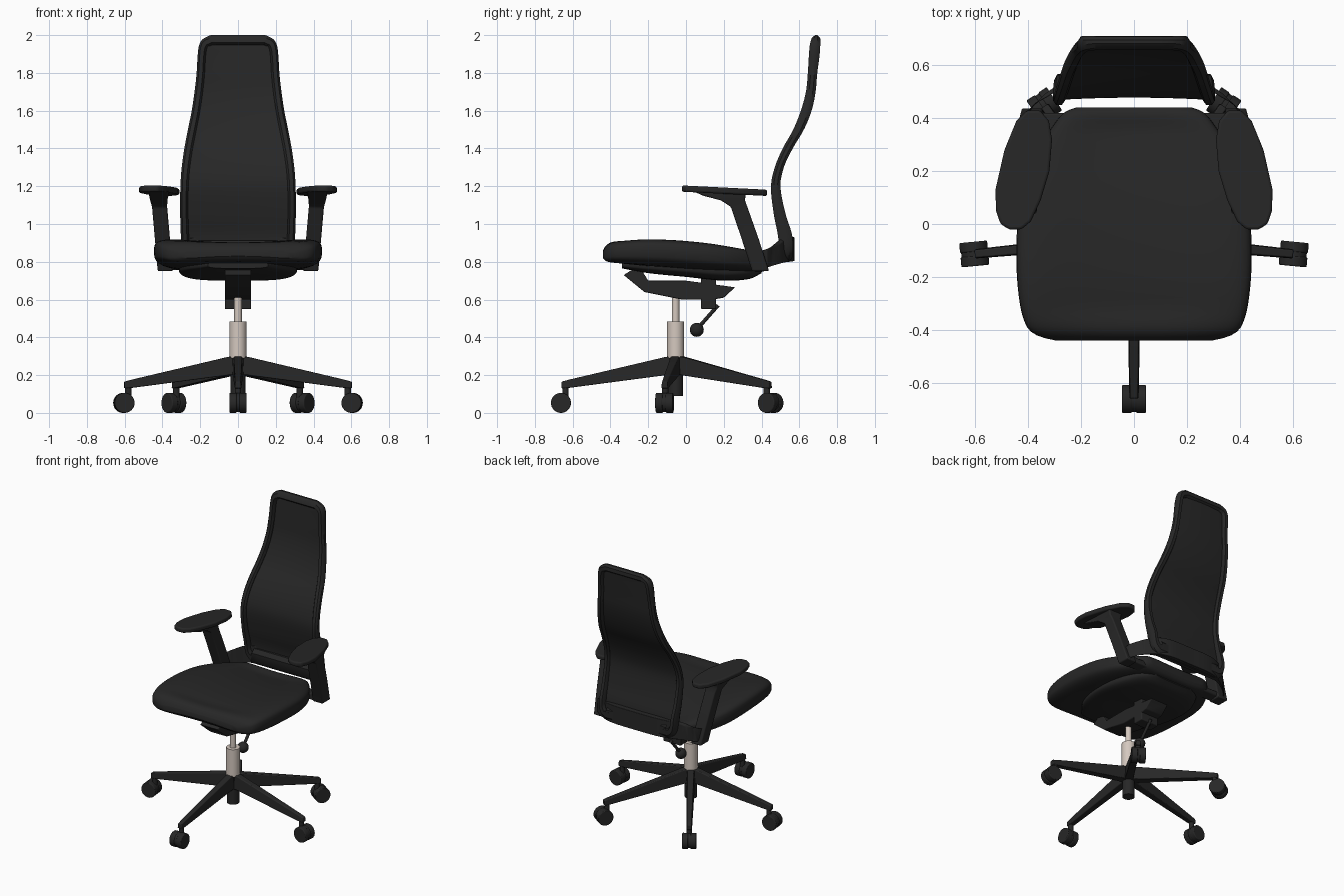
import bpy, bmesh, math
from mathutils import Vector, Matrix

if "Cube" in bpy.data.objects:
    bpy.data.objects.remove(bpy.data.objects["Cube"])


def material(name, color, rough):
    m = bpy.data.materials.new(name)
    m.use_nodes = True
    m.diffuse_color = (*color, 1)
    bsdf = m.node_tree.nodes["Principled BSDF"]
    bsdf.inputs["Base Color"].default_value = (*color, 1)
    bsdf.inputs["Roughness"].default_value = rough
    return m


BLACK = material("charcoal black", (0.02, 0.02, 0.02), 0.6)
BEIGE = material("warm metal", (0.66, 0.58, 0.52), 0.4)
parts = []


def finish(name, bm, mat, bevel=0):
    bmesh.ops.recalc_face_normals(bm, faces=bm.faces)
    me = bpy.data.meshes.new(name)
    bm.to_mesh(me)
    bm.free()
    me.materials.append(mat)
    ob = bpy.data.objects.new(name, me)
    bpy.context.collection.objects.link(ob)
    if bevel:
        mod = ob.modifiers.new("soft edges", "BEVEL")
        mod.width, mod.segments = bevel, 3
        mod.limit_method = "ANGLE"
    parts.append(ob)
    return ob


def loft(name, rings, mat=BLACK, bevel=0, loop=False):
    """Skin a row of equal-length rings, closed in a loop or capped."""
    bm = bmesh.new()
    rows = [[bm.verts.new(p) for p in r] for r in rings]
    n = len(rows[0])
    for i in range(len(rows) - (0 if loop else 1)):
        a, b = rows[i], rows[(i + 1) % len(rows)]
        for j in range(n):
            k = (j + 1) % n
            bm.faces.new((a[j], a[k], b[k], b[j]))
    if not loop:
        bm.faces.new(rows[0])
        bm.faces.new(rows[-1])
    return finish(name, bm, mat, bevel)


def cylinder(name, start, end, radius, mat=BLACK, bevel=0, sides=32):
    a, b = Vector(start), Vector(end)
    turn = (b - a).to_track_quat("Z", "Y").to_matrix().to_4x4()
    bm = bmesh.new()
    bmesh.ops.create_cone(bm, cap_ends=True, segments=sides, radius1=radius, radius2=radius,
                          depth=(b - a).length, matrix=Matrix.Translation((a + b) / 2) @ turn)
    return finish(name, bm, mat, bevel)


def curve_value(keys, t, col=1):
    """Smooth interpolation through rows of keys sorted by their first column."""
    i = max(0, min(len(keys) - 2, sum(k[0] <= t for k in keys) - 1))
    k = [keys[max(0, min(len(keys) - 1, i + d))] for d in (-1, 0, 1, 2)]
    h = k[2][0] - k[1][0]
    u = max(0, min(1, (t - k[1][0]) / h))
    m1 = (k[2][col] - k[0][col]) / (k[2][0] - k[0][0]) * h
    m2 = (k[3][col] - k[1][col]) / (k[3][0] - k[1][0]) * h
    return ((2 * u**3 - 3 * u**2 + 1) * k[1][col] + (u**3 - 2 * u**2 + u) * m1
            + (3 * u**2 - 2 * u**3) * k[2][col] + (u**3 - u**2) * m2)


def steps(a, b, n):
    return [a + (b - a) * i / n for i in range(n + 1)]


def rect(x0, x1, y0, y1, z):
    return [(x0, y0, z), (x1, y0, z), (x1, y1, z), (x0, y1, z)]


# Five-legged base with twin-wheel casters
hub = Vector((0, -0.055, 0))
cylinder("base_hub", hub + Vector((0, 0, 0.09)), hub + Vector((0, 0, 0.3)), 0.04)
for i, angle in enumerate((-90, -5.5, 56, 124, 185.5)):
    a = math.radians(angle)
    out, side = Vector((math.cos(a), math.sin(a), 0)), Vector((-math.sin(a), math.cos(a), 0))

    def at(r, s, z):
        return hub + out * r + side * s + Vector((0, 0, z))

    rings = [[at(r, -w, lo), at(r, w, lo), at(r, w * 0.8, hi), at(r, -w * 0.8, hi)]
             for r, w, lo, hi in ((0, 0.03, 0.2, 0.3), (0.05, 0.028, 0.2, 0.297),
                                  (0.56, 0.019, 0.133, 0.177), (0.605, 0.018, 0.13, 0.165))]
    loft(f"base_leg_{i}", rings, bevel=0.005)
    cylinder(f"caster_stem_{i}", at(0.583, 0, 0.05), at(0.583, 0, 0.15), 0.017)
    cylinder(f"caster_hood_{i}", at(0.607, -0.014, 0.055), at(0.607, 0.014, 0.055), 0.049)
    for s in (-1, 1):
        cylinder(f"caster_wheel_{i}", at(0.607, s * 0.008, 0.053),
                 at(0.607, s * 0.046, 0.053), 0.053, bevel=0.005)

# Gas lift column
cylinder("lift_sleeve", hub + Vector((0, 0, 0.29)), hub + Vector((0, 0, 0.485)), 0.045, BEIGE)
cylinder("lift_rod", hub + Vector((0, 0, 0.48)), hub + Vector((0, 0, 0.62)), 0.02, BEIGE)

# Tilt mechanism under the seat
tray = ((-0.33, 0.73), (-0.25, 0.78), (-0.2, 0.7), (0, 0.7), (0.26, 0.665),
        (0.2, 0.61), (0.14, 0.6), (-0.02, 0.6), (-0.22, 0.64))
loft("mechanism_tray", [[(x, y, z) for y, z in tray] for x in (-0.07, 0.07)], bevel=0.006)
loft("mechanism_spring_box", [rect(-0.07, 0.07, 0.08, 0.16, z) for z in (0.55, 0.74)], bevel=0.006)
cylinder("lever_rod", (0, 0.06, 0.445), (0, 0.17, 0.57), 0.01, sides=12)
bm = bmesh.new()
bmesh.ops.create_uvsphere(bm, u_segments=24, v_segments=14, radius=0.037,
                          matrix=Matrix.Translation((0, 0.057, 0.44)))
finish("lever_knob", bm, BLACK)


# Seat cushion and shell: rounded sections swept from front to back,
# with a hollow top and a front lip that arches up in the middle
def seat_section(y, hw, top, bottom, dish, arch):
    ring = []
    for i in range(48):
        c, s = math.cos(i * math.tau / 48), math.sin(i * math.tau / 48)
        x = hw * math.copysign(abs(c) ** 0.6, c)
        v = math.copysign(abs(s) ** 0.55, s)
        mid = 1 - (x / hw) ** 2
        shift = -dish * mid * v if s > 0 else -arch * mid * v
        ring.append((x, y, (top + bottom) / 2 + (top - bottom) / 2 * v + shift))
    return ring


def sweep_seat(name, keys, dish, arch):
    first, last = keys[0][0], keys[-1][0]
    ys = [first + (last - first) * (1 - math.cos(u * math.pi)) / 2 for u in steps(0, 1, 32)]
    loft(name, [seat_section(y, *(curve_value(keys, y, c) for c in (1, 2, 3)),
                             dish * min(1, (y - first) * 8, (last - y) * 8 + 0.3),
                             arch * max(0, min(1, -y * 3))) for y in ys])


sweep_seat("seat_cushion", ((-0.44, 0.3, 0.86, 0.81), (-0.425, 0.36, 0.89, 0.79),
                            (-0.39, 0.405, 0.92, 0.78), (-0.28, 0.435, 0.943, 0.77),
                            (-0.1, 0.445, 0.945, 0.762), (0.1, 0.43, 0.928, 0.75),
                            (0.25, 0.385, 0.903, 0.745), (0.38, 0.3, 0.875, 0.745),
                            (0.425, 0.26, 0.86, 0.755), (0.44, 0.22, 0.84, 0.78)), 0.045, 0.02)
sweep_seat("seat_shell", ((-0.34, 0.16, 0.8, 0.765), (-0.2, 0.26, 0.82, 0.74),
                          (0, 0.31, 0.82, 0.72), (0.2, 0.3, 0.82, 0.7),
                          (0.34, 0.24, 0.82, 0.71), (0.4, 0.16, 0.8, 0.74)), 0, 0)

# Backrest outline: height, half width, front depth, rear depth
back = ((0.8, 0.25, 0.5, 0.565), (0.83, 0.285, 0.497, 0.567), (0.88, 0.3, 0.493, 0.567),
        (0.95, 0.303, 0.485, 0.56), (1.05, 0.306, 0.465, 0.528), (1.2, 0.305, 0.45, 0.5),
        (1.3, 0.298, 0.47, 0.518), (1.4, 0.284, 0.512, 0.565), (1.5, 0.265, 0.568, 0.624),
        (1.6, 0.245, 0.608, 0.665), (1.7, 0.23, 0.635, 0.686), (1.8, 0.219, 0.645, 0.695),
        (1.9, 0.213, 0.651, 0.708), (1.95, 0.205, 0.656, 0.711), (1.98, 0.186, 0.664, 0.711),
        (2.0, 0.145, 0.674, 0.706))


def half(z):
    return curve_value(back, z)


def depth(z):
    return curve_value(back, z, 2), curve_value(back, z, 3)


# Backrest frame: a rounded bar that follows the outline
heights = [0.8, 0.81] + steps(0.83, 1.94, 44) + [1.96, 1.975, 1.985, 1.994, 2.0]
right_side = [(half(z), z) for z in heights]
outline = (right_side + [(x, 2.0) for x in steps(0.1, -0.1, 6)]
           + [(-x, z) for x, z in reversed(right_side)] + [(x, 0.8) for x in steps(-0.2, 0.2, 8)])
rings = []
for i, (x, z) in enumerate(outline):
    px, pz = outline[i - 1]
    nx, nz = outline[(i + 1) % len(outline)]
    inward = Vector((pz - nz, 0, nx - px)).normalized()
    low = max(0, min(1, (0.93 - z) / 0.1))
    width = 0.042 + (0.07 * low + 0.01 * (1 - low)) * abs(inward.z)
    ring = []
    for u, v in ((0, 0.3), (0.25, 0), (0.75, 0), (1, 0.3), (1, 0.7), (0.75, 1), (0.25, 1), (0, 0.7)):
        p = Vector((x, 0, z)) + inward * width * u
        front, rear = depth(z + inward.z * width * u)
        ring.append((p.x, front + (rear - front) * v, p.z))
    rings.append(ring)
loft("back_frame", rings, loop=True)

# Backrest mesh panel, slightly hollow across its width
rings = []
for z in steps(0.88, 1.965, 44):
    front, rear = depth(z)
    w = half(z) - 0.03
    mid = front + (rear - front) * 0.4
    bow = [(x, mid + 0.008 * (1 - (x / w) ** 2)) for x in steps(-w, w, 16)]
    rings.append([(x, y, z) for x, y in bow] + [(x, y + 0.012, z) for x, y in reversed(bow)])
loft("back_mesh", rings)

# Lower band that wraps from one arm foot round the backrest to the other
band = ((0, 0.573, 0.803, 0.93), (0.15, 0.571, 0.803, 0.93), (0.24, 0.552, 0.8, 0.925),
        (0.3, 0.518, 0.795, 0.91), (0.345, 0.485, 0.785, 0.885), (0.39, 0.435, 0.77, 0.86))
rings = []
for t in steps(-0.39, 0.39, 40):
    x = abs(t)
    y, lo, hi = (curve_value(band, x, c) for c in (1, 2, 3))
    slope = curve_value(band, x + 0.01) - curve_value(band, x - 0.01)
    inward = Vector((math.copysign(slope, t), -0.02, 0)).normalized() * 0.04
    rings.append([(t, y, lo), (t + inward.x, y + inward.y, lo),
                  (t + inward.x, y + inward.y, hi), (t, y, hi)])
loft("back_band", rings, bevel=0.008)

# Crossbar joining the arm feet under the rear of the seat
loft("seat_crossbar", [[(x, y, z) for y, z in ((0.35, 0.755), (0.42, 0.765), (0.42, 0.8), (0.35, 0.8))]
                       for x in (-0.38, 0.38)], bevel=0.008)

# Armrests: pad and flared upright
pad = ((0.355, 0.43), (0.322, 0.39), (0.31, 0.32), (0.32, 0.2), (0.353, 0.09), (0.39, 0.01),
       (0.425, -0.02), (0.47, -0.022), (0.505, 0), (0.522, 0.05), (0.524, 0.13),
       (0.49, 0.28), (0.445, 0.39), (0.405, 0.43))
upright = ((0.75, 0.345, 0.425, 0.35, 0.44), (0.92, 0.36, 0.44, 0.295, 0.385),
           (1.09, 0.375, 0.455, 0.238, 0.325), (1.125, 0.374, 0.465, 0.185, 0.312),
           (1.15, 0.368, 0.47, 0.09, 0.315), (1.175, 0.365, 0.472, 0.035, 0.325))
for s, label in ((1, "left"), (-1, "right")):
    loft(f"{label}_arm_pad", [[(s * x, y, z - 0.05 * y) for x, y in pad]
                              for z in (1.17, 1.203)], bevel=0.01)
    loft(f"{label}_arm_upright", [rect(s * x0, s * x1, y0, y1, z)
                                  for z, x0, x1, y0, y1 in upright], bevel=0.008)

# Smooth shading with crisp edges
bpy.ops.object.select_all(action="DESELECT")
for ob in parts:
    ob.select_set(True)
bpy.context.view_layer.objects.active = parts[0]
bpy.ops.object.shade_smooth_by_angle(angle=math.radians(35))
